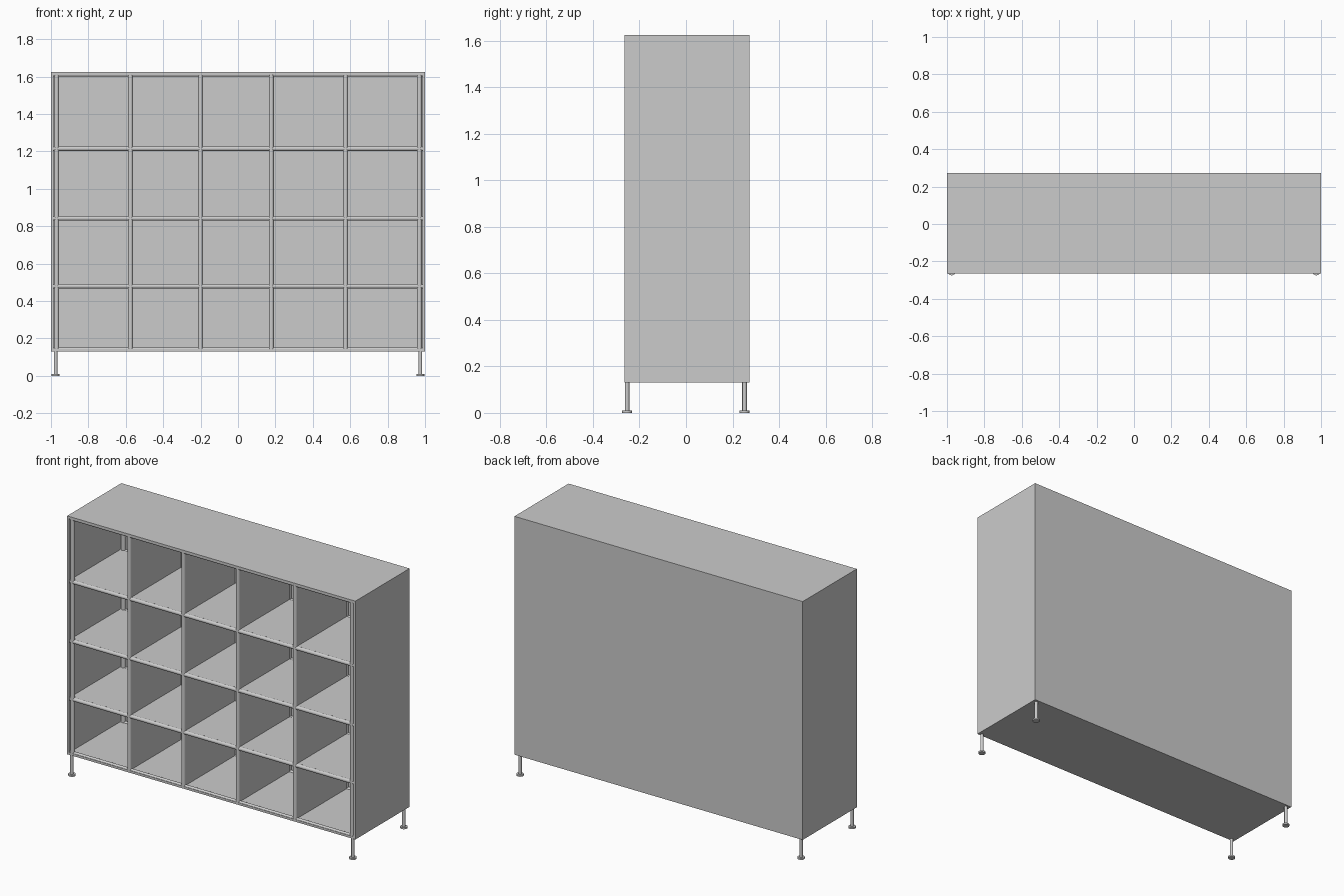
import bpy
import math
from mathutils import Vector

if "Cube" in bpy.data.objects:
    bpy.data.objects.remove(bpy.data.objects["Cube"])

FRONT, BACK = -0.265, 0.272
LOW, HIGH = 0.13, 1.625
SKIN = 0.014                        # thickness of the outer panels
TUBE = 0.0135                       # radius of the frame tubes
Y_FRONT, Y_BACK = FRONT + TUBE, 0.2515
POSTS = [-0.97, -0.575, -0.2, 0.178, 0.575, 0.97]
RAILS = [0.141, 0.479, 0.842, 1.215, 1.611]


def box(name, x0, x1, y0, y1, z0, z1):
    bpy.ops.mesh.primitive_cube_add(size=1, location=((x0 + x1) / 2, (y0 + y1) / 2, (z0 + z1) / 2))
    ob = bpy.context.object
    ob.name = name
    ob.scale = (x1 - x0, y1 - y0, z1 - z0)
    bpy.ops.object.transform_apply(location=False, rotation=False, scale=True)
    return ob


def tube(name, a, b, r, sides=20):
    a, b = Vector(a), Vector(b)
    d = b - a
    bpy.ops.mesh.primitive_cylinder_add(vertices=sides, radius=r, depth=d.length, location=(a + b) / 2,
                                        rotation=d.to_track_quat('Z', 'Y').to_euler())
    ob = bpy.context.object
    ob.name = name
    bpy.ops.object.shade_smooth_by_angle(angle=math.radians(40))
    return ob


# Outer shell panels
box("top_panel", -1, 1, FRONT, BACK, HIGH - SKIN, HIGH)
box("bottom_panel", -1, 1, FRONT, BACK, LOW, LOW + SKIN)
for side, s in (("left", -1), ("right", 1)):
    xs = sorted((s, s * (1 - SKIN)))
    box(side + "_side_panel", xs[0], xs[1], FRONT, BACK, LOW + SKIN, HIGH - SKIN)
box("back_panel", -1 + SKIN, 1 - SKIN, BACK - 0.01, BACK, LOW + SKIN, HIGH - SKIN)

# Inner dividers and shelves
for x in POSTS[1:-1]:
    box("divider", x - 0.009, x + 0.009, Y_FRONT, BACK - 0.01, LOW + SKIN, HIGH - SKIN)
for z in RAILS[1:-1]:
    box("shelf", -1 + SKIN, 1 - SKIN, Y_FRONT, BACK - 0.01, z - 0.009, z + 0.009)

# Tube frame at the front and back of the compartments
for place, y in (("front", Y_FRONT), ("back", Y_BACK)):
    for x in POSTS:
        tube(place + "_post", (x, y, LOW + 0.005), (x, y, HIGH - 0.005), TUBE)
    for z in RAILS:
        r = 0.011 if z in (RAILS[0], RAILS[-1]) else 0.012
        tube(place + "_rail", (-0.99, y, z), (0.99, y, z), r)

# Legs with round foot pads
for place, y in (("front", -0.2535), ("back", 0.2515)):
    for side, x in (("left", -0.975), ("right", 0.975)):
        tube(f"{place}_{side}_leg", (x, y, 0.008), (x, y, LOW + 0.005), 0.0098)
        tube(f"{place}_{side}_foot", (x, y, 0), (x, y, 0.01), 0.021, 24)
